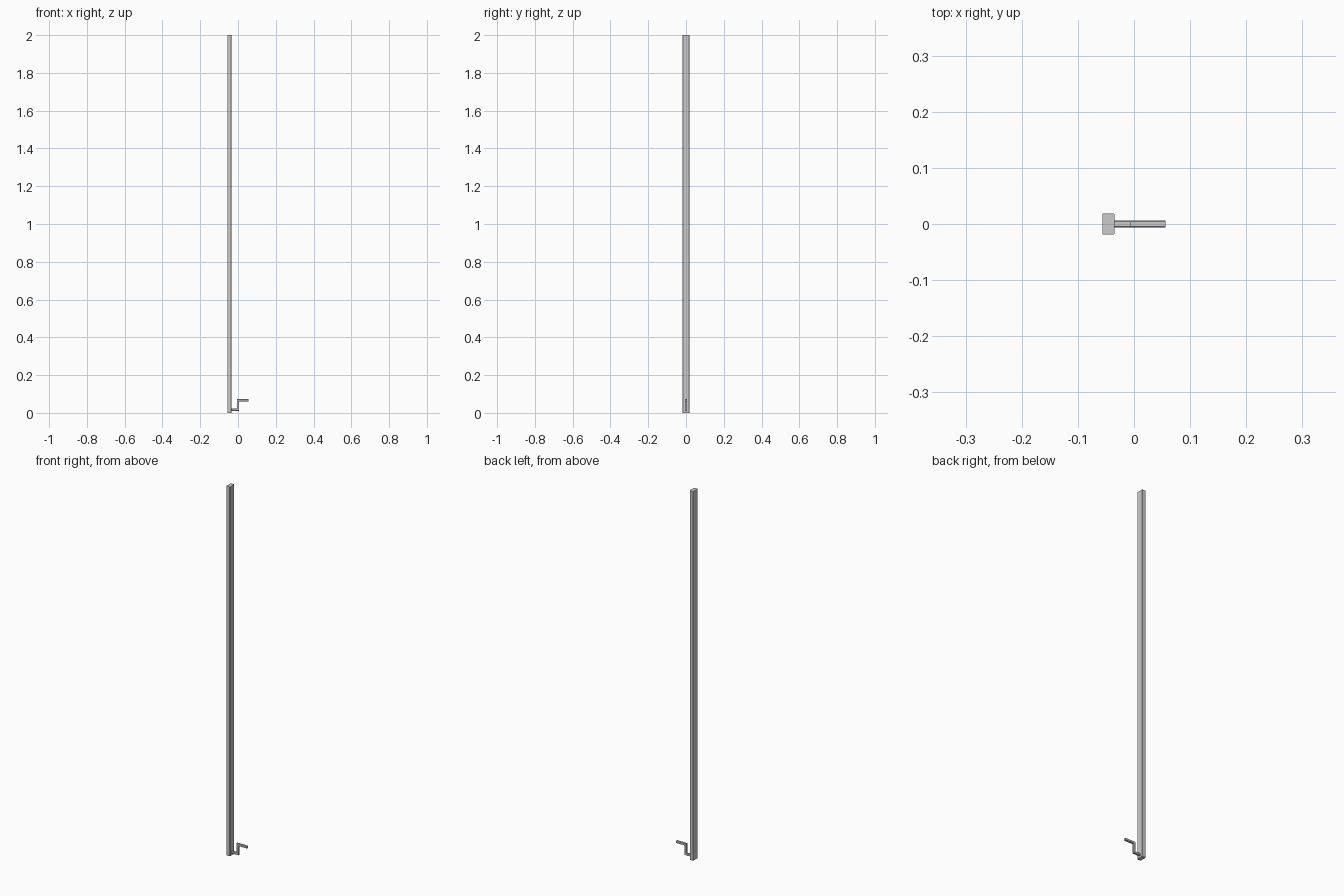
import bpy, bmesh

if "Cube" in bpy.data.objects:
    bpy.data.objects.remove(bpy.data.objects["Cube"])


def prism(name, outline, direction, pick_edges, bevel):
    """Extrude a closed outline along a direction and chamfer chosen edges."""
    bm = bmesh.new()
    face = bm.faces.new([bm.verts.new(p) for p in outline])
    res = bmesh.ops.extrude_face_region(bm, geom=[face], use_keep_orig=True)
    moved = [g for g in res["geom"] if isinstance(g, bmesh.types.BMVert)]
    bmesh.ops.translate(bm, verts=moved, vec=direction)
    bmesh.ops.recalc_face_normals(bm, faces=bm.faces[:])
    edges = [e for e in bm.edges if pick_edges(e)]
    bmesh.ops.bevel(bm, geom=edges, offset=bevel, segments=1,
                    affect='EDGES', profile=0.5)
    bmesh.ops.recalc_face_normals(bm, faces=bm.faces[:])
    mesh = bpy.data.meshes.new(name)
    bm.to_mesh(mesh)
    bm.free()
    ob = bpy.data.objects.new(name, mesh)
    bpy.context.collection.objects.link(ob)
    return ob


# Tall rectangular post, chamfered on the crank-side vertical edges
X0, X1, HY, TOP = -0.0565, -0.0345, 0.019, 2.0
prism("post",
      [(X0, -HY, 0), (X1, -HY, 0), (X1, HY, 0), (X0, HY, 0)],
      (0, 0, TOP),
      lambda e: all(abs(v.co.x - X1) < 1e-5 for v in e.verts)
      and e.calc_length() > 1,
      0.002)

# Z-shaped crank handle: lower arm, upright, upper grip
T = 0.006
LOW, HIGH, END = 0.016, 0.067, 0.0565
path = [(X1 - 0.002, LOW - T), (T, LOW - T), (T, HIGH - T), (END, HIGH - T),
        (END, HIGH + T), (-T, HIGH + T), (-T, LOW + T), (X1 - 0.002, LOW + T)]
prism("crank_handle",
      [(x, -T, z) for x, z in path],
      (0, 2 * T, 0),
      lambda e: abs(e.verts[0].co.y - e.verts[1].co.y) < 1e-6
      and not all(v.co.x < X1 for v in e.verts)
      and not all(v.co.x > END - 1e-5 for v in e.verts),
      0.0015)
